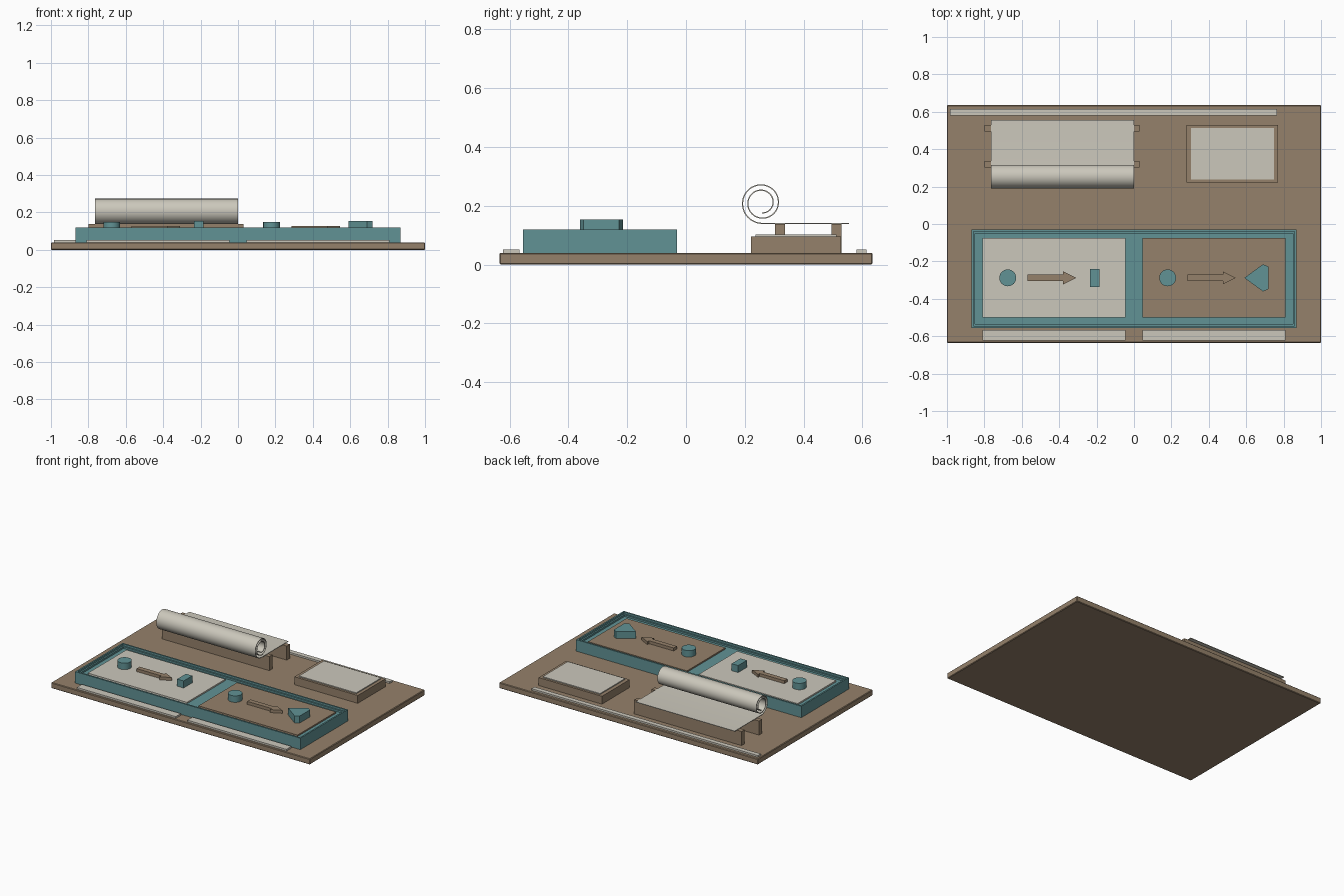
import bpy, bmesh, math

default = bpy.data.objects.get("Cube")
if default:
    bpy.data.objects.remove(default, do_unlink=True)


def material(name, rgb):
    m = bpy.data.materials.new(name)
    m.use_nodes = True
    color = (*rgb, 1)
    m.diffuse_color = color
    bsdf = m.node_tree.nodes["Principled BSDF"]
    bsdf.inputs["Base Color"].default_value = color
    bsdf.inputs["Roughness"].default_value = 0.8
    return m


BROWN = material("warm brown", (0.30, 0.22, 0.145))
PAPER = material("paper white", (0.60, 0.575, 0.50))
TEAL = material("muted teal", (0.12, 0.29, 0.30))


def finish(name, bm, mat):
    bmesh.ops.recalc_face_normals(bm, faces=bm.faces)
    mesh = bpy.data.meshes.new(name)
    bm.to_mesh(mesh)
    bm.free()
    mesh.materials.append(mat)
    ob = bpy.data.objects.new(name, mesh)
    bpy.context.collection.objects.link(ob)
    return ob


def prism(name, outline, z0, z1, mat):
    """Extrude a flat outline upward."""
    bm = bmesh.new()
    face = bm.faces.new([bm.verts.new((x, y, z0)) for x, y in outline])
    top = bmesh.ops.extrude_face_region(bm, geom=[face])["geom"]
    for v in top:
        if isinstance(v, bmesh.types.BMVert):
            v.co.z = z1
    return finish(name, bm, mat)


def box(name, x0, x1, y0, y1, z0, z1, mat):
    return prism(name, [(x0, y0), (x1, y0), (x1, y1), (x0, y1)], z0, z1, mat)


def smooth(ob):
    bpy.ops.object.select_all(action="DESELECT")
    bpy.context.view_layer.objects.active = ob
    ob.select_set(True)
    bpy.ops.object.shade_smooth_by_angle(angle=math.radians(35))


def disc(name, x, y, r, z0, z1, mat):
    ring = [math.tau * i / 32 for i in range(32)]
    smooth(prism(name, [(x + r * math.cos(a), y + r * math.sin(a)) for a in ring], z0, z1, mat))


# Base board with a fine bevel
base = box("base_board", -1, 1, -0.635, 0.635, 0, 0.04, BROWN)
bevel = base.modifiers.new("edge", "BEVEL")
bevel.width = 0.004
bevel.segments = 1

# Tray: a block whose top is stepped down to a recessed floor
FLOOR, PANEL = 0.095, 0.105
bm = bmesh.new()
bmesh.ops.create_cube(bm, size=1)
for v in bm.verts:
    v.co.x *= 1.74
    v.co.y = v.co.y * 0.525 - 0.2925
    v.co.z = 0.12 if v.co.z > 0 else 0.04
bm.normal_update()
top = max(bm.faces, key=lambda f: f.normal.z)
for level in (0.107, FLOOR):
    bmesh.ops.inset_region(bm, faces=[top], thickness=0.015)
    inner = bmesh.ops.extrude_discrete_faces(bm, faces=[top])["faces"]
    top = inner[0]
    for v in top.verts:
        v.co.z = level
tray = finish("tray", bm, TEAL)

# Two panels, each with a disc, an arrow and a shape
Y = -0.288
for side, x0, x1, mat in (("right", -0.81, -0.045, PAPER), ("left", 0.045, 0.81, BROWN)):
    box(side + "_panel", x0, x1, -0.5, -0.075, FLOOR - 0.005, PANEL, mat)
    disc(side + "_disc", x0 + 0.135, Y, 0.045, PANEL, 0.15, TEAL)
    a, neck, tip = x0 + 0.24, x0 + 0.43, x0 + 0.50
    half = [(a, 0.017), (neck, 0.017), (neck, 0.035)]
    arrow = [(x, Y - d) for x, d in half] + [(tip, Y)] + [(x, Y + d) for x, d in reversed(half)]
    prism(side + "_arrow", arrow, PANEL, 0.126, BROWN)
    box(side + "_label_strip", x0, x1, -0.623, -0.567, 0.04, 0.052, PAPER)

box("rectangle_button", -0.235, -0.185, Y - 0.048, Y + 0.048, PANEL, 0.154, TEAL)
prism("triangle_button", [(0.59, Y), (0.69, Y - 0.073), (0.718, Y - 0.06),
                          (0.718, Y + 0.06), (0.69, Y + 0.073)], PANEL, 0.154, TEAL)

# Rails carrying the sheet
for name, y in (("front_rail", 0.32), ("back_rail", 0.512)):
    box(name, -0.80, 0.03, y - 0.017, y + 0.017, 0.04, 0.138, BROWN)

# Paper sheet that curls into a two-turn roll
CY, CZ, THICK, STEPS = 0.258, 0.21, 0.004, 112
outer, inner = [(0.555, 0.142), (0.555, 0.138)], []
outer_side, inner_side = [(0.555, 0.138)], [(0.555, 0.138 + THICK)]
for i in range(STEPS + 1):
    t = i / STEPS
    ang = -math.pi / 2 - 2 * math.tau * t
    r = 0.072 - 0.036 * t
    for line, rad in ((outer_side, r), (inner_side, r - THICK)):
        line.append((CY + rad * math.cos(ang), CZ + rad * math.sin(ang)))
bm = bmesh.new()
ends = []
for x in (-0.765, 0.0):
    ends.append([[bm.verts.new((x, y, z)) for y, z in line] for line in (outer_side, inner_side)])
(lo, li), (ro, ri) = ends
for i in range(len(lo) - 1):
    j = i + 1
    for quad in ((lo[i], lo[j], ro[j], ro[i]), (li[i], ri[i], ri[j], li[j]),
                 (lo[i], li[i], li[j], lo[j]), (ro[i], ro[j], ri[j], ri[i])):
        bm.faces.new(quad)
for k in (0, -1):
    bm.faces.new((lo[k], ro[k], ri[k], li[k]))
smooth(finish("paper_roll", bm, PAPER))

# Notepad block and its sheet
box("pad_block", 0.28, 0.77, 0.222, 0.528, 0.04, 0.095, BROWN)
box("pad_sheet", 0.305, 0.748, 0.237, 0.513, 0.095, 0.102, PAPER)

# Long strip along the back edge
box("back_strip", -0.985, 0.765, 0.581, 0.614, 0.04, 0.052, PAPER)
